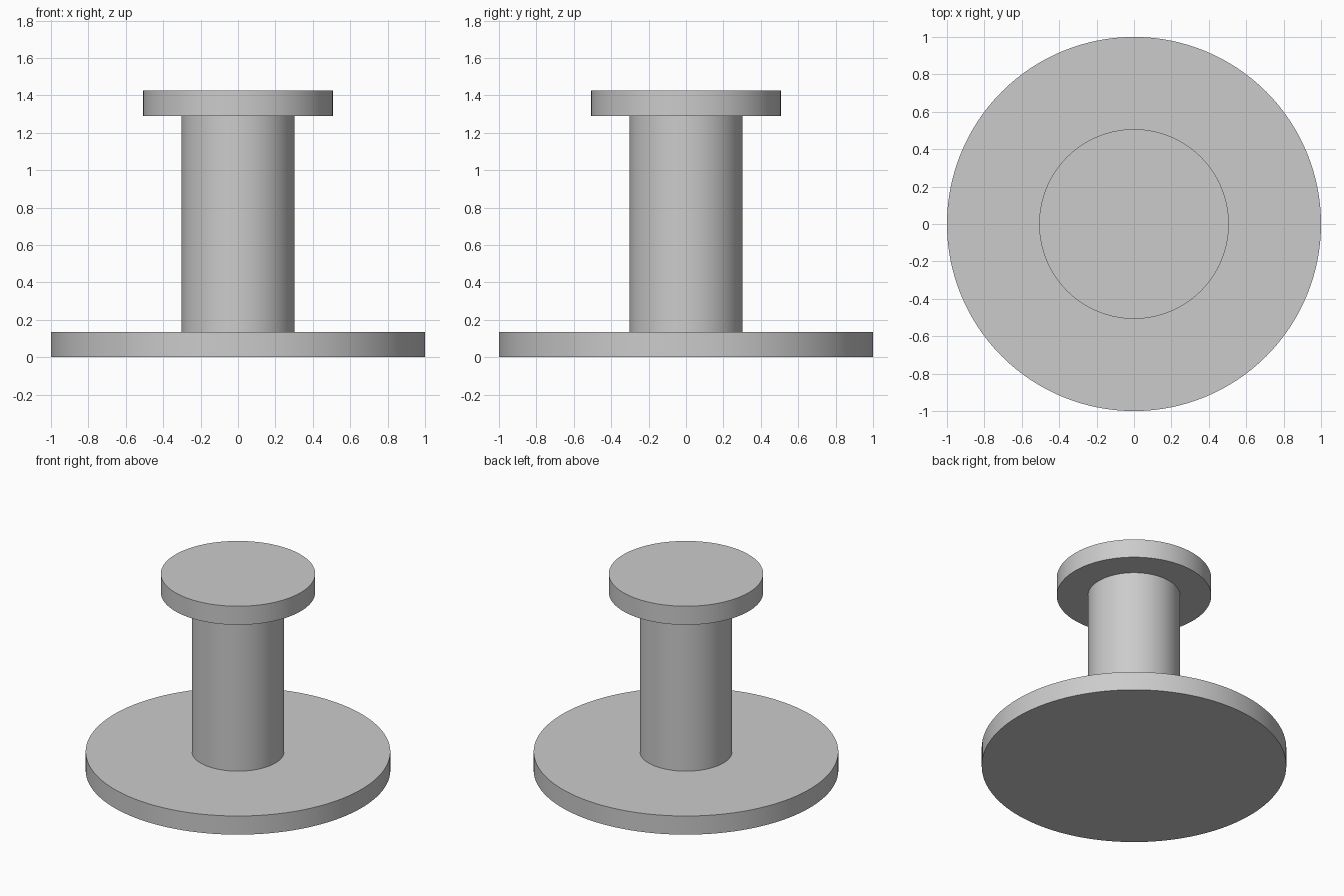
import bpy
import math

cube = bpy.data.objects.get("Cube")
if cube:
    bpy.data.objects.remove(cube, do_unlink=True)

# Single plain grey finish
COLOUR = (0.6, 0.6, 0.6, 1.0)
grey = bpy.data.materials.new("plain_grey")
grey.use_nodes = True
grey.diffuse_color = COLOUR
grey.node_tree.nodes["Principled BSDF"].inputs["Base Color"].default_value = COLOUR


def disc(name, radius, bottom, top):
    """Upright cylinder with smooth sides and sharp rims."""
    bpy.ops.mesh.primitive_cylinder_add(
        vertices=128, radius=radius, depth=top - bottom,
        location=(0, 0, (bottom + top) / 2))
    part = bpy.context.object
    part.name = name
    part.data.materials.append(grey)
    bpy.ops.object.shade_smooth_by_angle(angle=math.radians(30))
    return part


# Wide base, central column and top flange, stacked end to end
BASE_TOP, CAP_BOTTOM, CAP_TOP = 0.135, 1.29, 1.425
disc("base_flange", 1.0, 0.0, BASE_TOP)
disc("column", 0.303, BASE_TOP, CAP_BOTTOM)
disc("top_flange", 0.507, CAP_BOTTOM, CAP_TOP)
